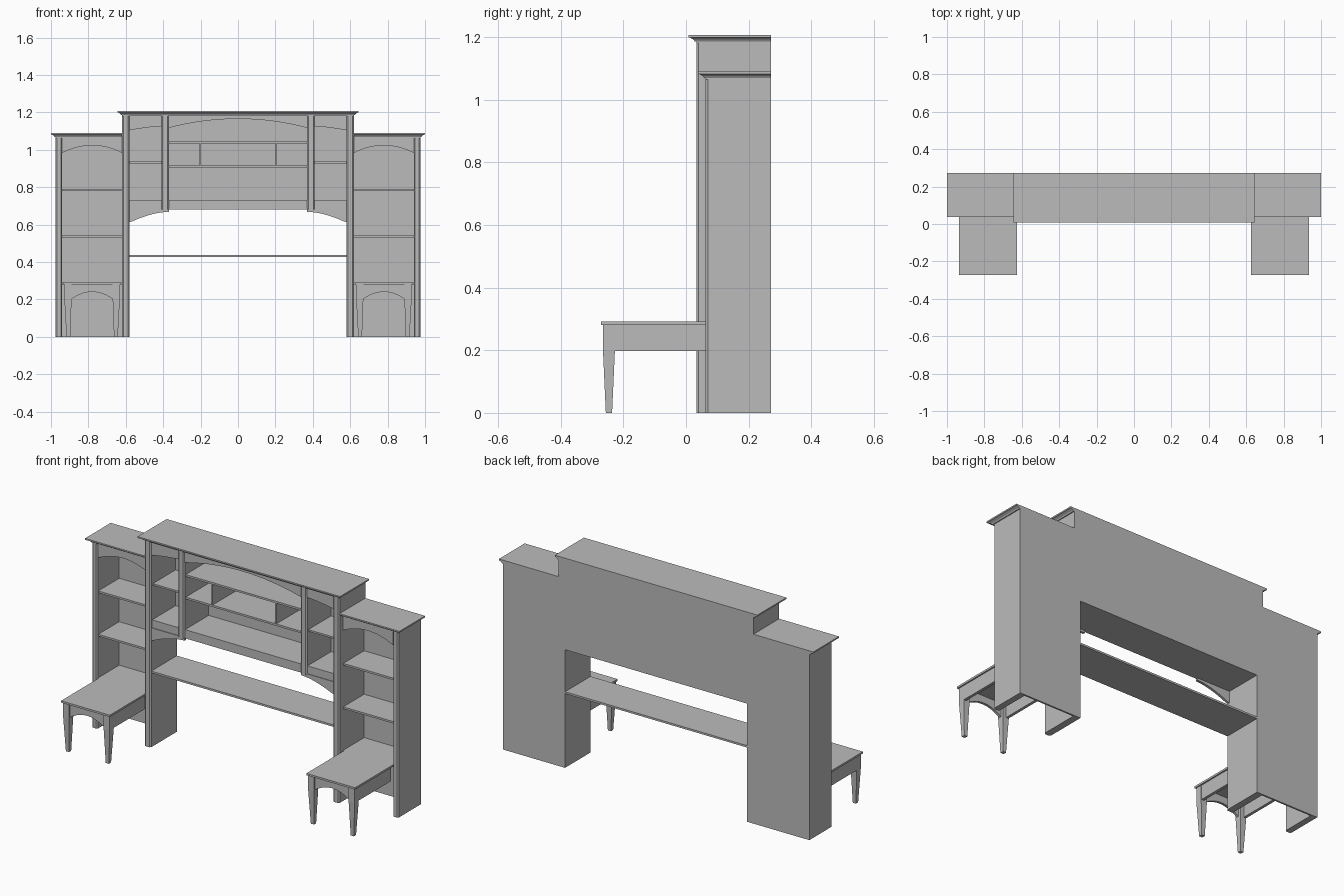
import bpy
import bmesh
from mathutils import Vector

cube = bpy.data.objects.get("Cube")
if cube:
    bpy.data.objects.remove(cube, do_unlink=True)

grey = bpy.data.materials.new("plain grey")
grey.use_nodes = True
COLOUR = (0.5, 0.5, 0.5, 1)
grey.diffuse_color = COLOUR
grey.node_tree.nodes["Principled BSDF"].inputs["Base Color"].default_value = COLOUR

BACK = 0.272           # rear plane
TOWER_FRONT = 0.063    # face of the side towers
HUTCH_FRONT = 0.033    # face of the middle section


def finish(name, bm):
    bmesh.ops.recalc_face_normals(bm, faces=bm.faces)
    mesh = bpy.data.meshes.new(name)
    bm.to_mesh(mesh)
    bm.free()
    mesh.materials.append(grey)
    obj = bpy.data.objects.new(name, mesh)
    bpy.context.collection.objects.link(obj)
    return obj


def loft(name, rings):
    """Skin a stack of equal-length rings and cap both ends."""
    bm = bmesh.new()
    loops = [[bm.verts.new(p) for p in ring] for ring in rings]
    for a, b in zip(loops, loops[1:]):
        for i in range(len(a)):
            j = (i + 1) % len(a)
            bm.faces.new((a[i], a[j], b[j], b[i]))
    bm.faces.new(loops[0])
    bm.faces.new(loops[-1])
    return finish(name, bm)


def rect(x0, x1, y0, y1, z):
    return [Vector(p) for p in ((x0, y0, z), (x1, y0, z), (x1, y1, z), (x0, y1, z))]


def box(name, x0, x1, y0, y1, z0, z1):
    return loft(name, [rect(x0, x1, y0, y1, z0), rect(x0, x1, y0, y1, z1)])


def post(name, x0, x1, y0, z0, z1, c=0.007):
    """Full-depth upright whose two front edges are chamfered."""
    plan = [(x0, BACK), (x0, y0 + c), (x0 + c, y0), (x1 - c, y0), (x1, y0 + c), (x1, BACK)]
    return loft(name, [[(x, y, z) for x, y in plan] for z in (z0, z1)])


def shaped_board(name, x0, x1, y0, thick, top, curve, steps=16):
    """Upright board with a curved lower edge given by curve(x)."""
    xs = [x0 + (x1 - x0) * i / steps for i in range(steps + 1)]
    outline = [(x, curve(x)) for x in xs] + [(x1, top), (x0, top)]
    return loft(name, [[(x, y, z) for x, z in outline] for y in (y0, y0 + thick)])


def cornice(name, x0, x1, front, z, left, right):
    """Crown moulding, flush at the back, flaring at the chosen ends."""
    profile = ((0, 0), (0, 0.005), (0.005, 0.005), (0.009, 0.011),
               (0.02, 0.017), (0.025, 0.018), (0.025, 0.026))
    loft(name, [rect(x0 - o * left, x1 + o * right, front - o, BACK, z + h)
                for o, h in profile])


def arch(middle, half, rise, peak):
    return lambda x: peak - rise * ((x - middle) / half) ** 2


# Middle section, spanning both sides
box("hutch_back", -0.6, 0.6, BACK - 0.01, BACK, 0.68, 1.18)
box("hutch_top", -0.6, 0.6, 0.045, BACK, 1.17, 1.182)
box("hutch_bottom_shelf", -0.59, 0.59, 0.047, BACK, 0.68, 0.73)
box("upper_shelf", -0.38, 0.38, 0.052, BACK, 1.034, 1.045)
box("lower_shelf", -0.38, 0.38, 0.052, BACK, 0.904, 0.915)
box("low_cross_shelf", -0.59, 0.59, 0.04, BACK, 0.427, 0.438)
shaped_board("middle_arch", -0.38, 0.38, 0.043, 0.014, 1.18,
             arch(0, 0.37, 0.048, 1.165), 24)
cornice("hutch_cornice", -0.62, 0.62, HUTCH_FRONT, 1.181, 1, 1)

for side, s in (("left", 1), ("right", -1)):
    def span(a, b):
        return sorted((a * s, b * s))

    # Uprights
    post(side + "_inner_upright", *span(0.58, 0.62), HUTCH_FRONT, 0, 1.182)
    post(side + "_outer_upright", *span(0.94, 0.976), TOWER_FRONT, 0, 1.066)
    post(side + "_hutch_partition", *span(0.37, 0.41), 0.038, 0.68, 1.18)

    # Hutch bay beside the middle
    box(side + "_cubby_divider", *span(0.199, 0.207), 0.054, BACK, 0.91, 1.04)
    box(side + "_bay_shelf", *span(0.4, 0.59), 0.054, BACK, 0.926, 0.936)
    shaped_board(side + "_bay_arch", *span(0.4, 0.59), 0.043, 0.014, 1.18,
                 lambda x: 1.126 - 0.022 * (max(abs(x) - 0.4, 0) / 0.18) ** 1.5)
    shaped_board(side + "_curved_bracket", *span(0.37, 0.585), 0.043, 0.014, 0.685,
                 lambda x: 0.668 - 0.053 * min(max(abs(x) - 0.37, 0) / 0.2, 1) ** 1.75)

    # Bookcase tower
    box(side + "_tower_back", *span(0.6, 0.96), BACK - 0.01, BACK, 0, 1.066)
    box(side + "_tower_top", *span(0.6, 0.96), 0.075, BACK, 1.056, 1.068)
    for level, z in (("upper", 0.78), ("middle", 0.53), ("bottom", 0.28)):
        box(side + "_tower_shelf_" + level, *span(0.61, 0.95), 0.072, BACK, z, z + 0.011)
    shaped_board(side + "_tower_arch", *span(0.62, 0.94), 0.068, 0.014, 1.066,
                 arch(0.78 * s, 0.16, 0.04, 1.023))
    cornice(side + "_tower_cornice", *span(0.62, 0.976), TOWER_FRONT, 1.064,
            int(s < 0), int(s > 0))

    # Bench in front of the tower
    box(side + "_bench_top", *span(0.626, 0.936), -BACK, 0.08, 0.28, 0.291)
    shaped_board(side + "_bench_front_apron", *span(0.66, 0.9), -0.257, 0.014, 0.282,
                 arch(0.78 * s, 0.12, 0.045, 0.24))
    for end, outer, inner in (("inner", 0.634, 0.65), ("outer", 0.912, 0.928)):
        box(side + "_bench_" + end + "_apron", *span(outer, inner), -0.23, 0.068, 0.198, 0.282)
    for end, mid, lean in (("inner", 0.651, 0.002), ("outer", 0.909, -0.002)):
        x, foot = mid * s, (mid + lean) * s
        loft(side + "_bench_" + end + "_leg",
             [rect(foot - 0.01, foot + 0.01, -0.256, -0.236, 0),
              rect(x - 0.019, x + 0.019, -0.265, -0.227, 0.198),
              rect(x - 0.019, x + 0.019, -0.265, -0.227, 0.282)])
